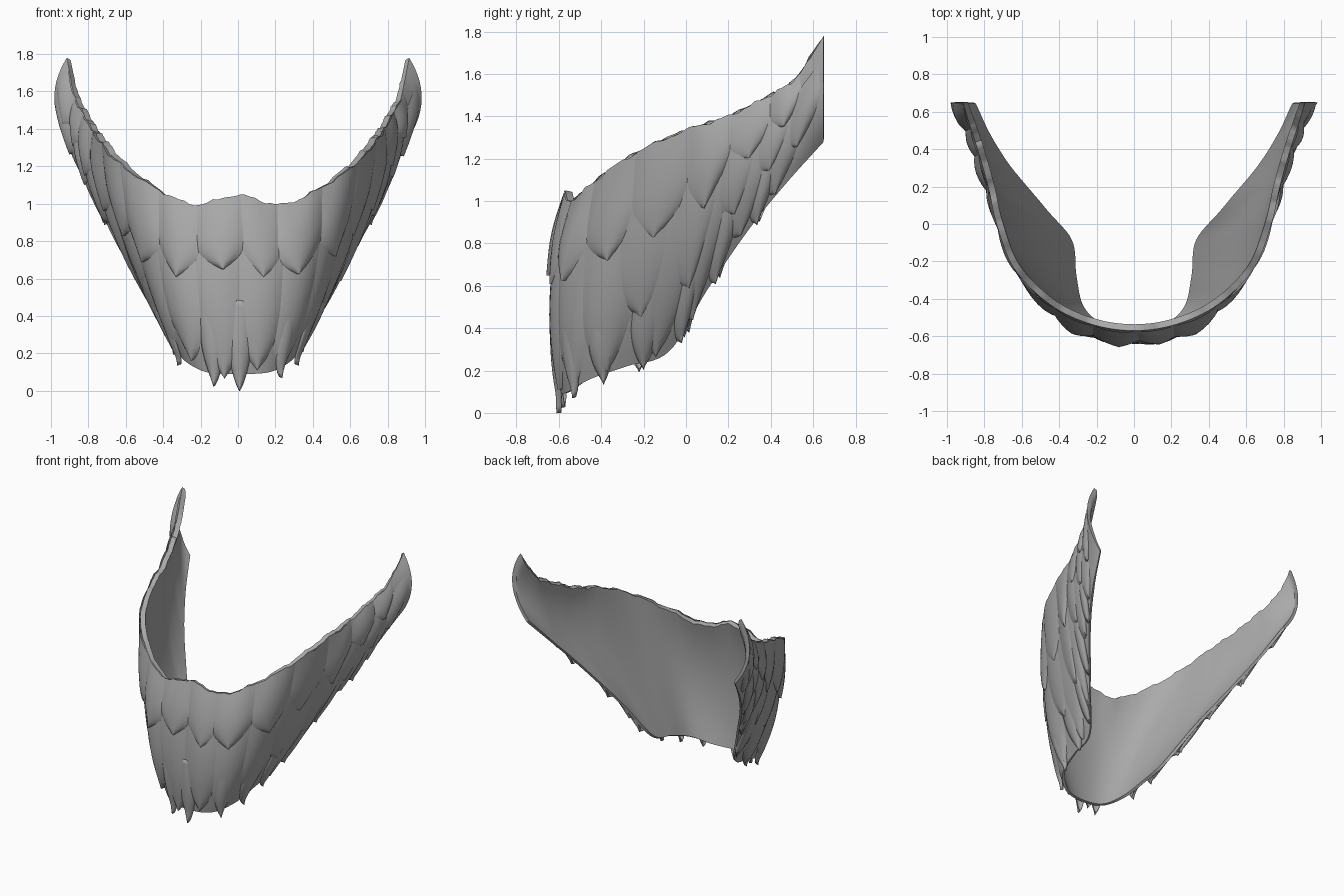
import bpy, bmesh, math, random
from mathutils import Vector as V

if "Cube" in bpy.data.objects:
    bpy.data.objects.remove(bpy.data.objects["Cube"])

random.seed(4)
mat = bpy.data.materials.new("hair grey")
mat.diffuse_color = (0.4, 0.4, 0.4, 1)
mat.use_nodes = True
mat.node_tree.nodes["Principled BSDF"].inputs["Base Color"].default_value = mat.diffuse_color

# Right half of the beard from chin to sideburn: upper edge, middle, lower edge
TOP = [(0, -.57, 1.045), (.23, -.535, .995), (.45, -.43, 1.09), (.64, -.24, 1.225), (.735, 0, 1.335),
       (.78, .2, 1.40), (.83, .38, 1.49), (.875, .52, 1.58), (.915, .65, 1.78)]
MID = [(0, -.63, .58), (.22, -.6, .56), (.405, -.485, .6), (.525, -.27, .7), (.62, -.01, .82),
       (.735, .18, 1.04), (.82, .36, 1.21), (.885, .51, 1.36), (.98, .65, 1.53)]
LOW = [(0, -.59, .09), (.17, -.555, .10), (.285, -.45, .16), (.325, -.28, .22), (.35, -.08, .29),
       (.50, .1, .58), (.67, .3, .87), (.78, .47, 1.08), (.86, .65, 1.28)]
N = 8


def along(pts, u):
    """Smooth curve through the points, mirrored for negative u."""
    sign, u = (-1 if u < 0 else 1), abs(u)
    def p(i):
        if i > N:
            return V(pts[N]) * 2 - V(pts[N - 1])
        q = V(pts[abs(i)])
        return V((-q.x, q.y, q.z)) if i < 0 else q
    i = min(math.floor(u), N - 1)
    t = u - i
    a, b, c, d = p(i - 1), p(i), p(i + 1), p(i + 2)
    r = .5 * (2 * b + (c - a) * t + (2 * a - 5 * b + 4 * c - d) * t * t
              + (3 * b - a - 3 * c + d) * t ** 3)
    r.x *= sign
    return r


def surf(u, s):
    """Point on the face of the beard: s = 0 upper edge, s = 1 lower edge."""
    u = max(-N, min(N, u))
    a, m, b = along(TOP, u), along(MID, u), along(LOW, u)
    if abs(u) < 7.5:   # slightly ragged upper edge
        a.z += .006 * math.sin(u * 8) + .004 * math.sin(u * 19)
    k = min(s, 1)
    p = a * (2 * (k - .5) * (k - 1)) + m * (4 * k * (1 - k)) + b * (2 * k * (k - .5))
    if s > 1:   # tips hang on past the lower edge
        p += ((b - m).normalized() * .4 + V((0, 0, -.6))) * (s - 1)
    return p


def normal(u, s):
    u = max(-N + .05, min(N - .05, u))
    s = max(.02, min(.97, s))
    du = surf(u + .04, s) - surf(u - .04, s)
    ds = surf(u, s + .02) - surf(u, s - .02)
    return ds.cross(du).normalized()


SIGN = 1 if normal(0, .5).y < 0 else -1


def raised(u, s, h):
    """Point lifted off the face, kept in front of the flat rear end."""
    p = surf(u, s) + normal(u, s) * SIGN * h
    p.y = min(p.y, .652)
    return p


def finish(name, bm, angle):
    bmesh.ops.recalc_face_normals(bm, faces=bm.faces)
    me = bpy.data.meshes.new(name)
    bm.to_mesh(me)
    bm.free()
    me.materials.append(mat)
    ob = bpy.data.objects.new(name, me)
    bpy.context.collection.objects.link(ob)
    bpy.ops.object.select_all(action='DESELECT')
    ob.select_set(True)
    bpy.context.view_layer.objects.active = ob
    bpy.ops.object.shade_smooth_by_angle(angle=math.radians(angle))
    return ob


# Closed backing shell with a thick rim, thinner at the lower edge
bm = bmesh.new()
nu, ns = 128, 16
ring = []
for i in range(nu + 1):
    u = -N + 2 * N * i / nu
    outer = [raised(u, j / ns, 0) for j in range(ns + 1)]
    inner = [raised(u, j / ns, -(.035 - .015 * j / ns)) for j in range(ns, -1, -1)]
    ring.append([bm.verts.new(p) for p in outer + inner])
for r, q in zip(ring, ring[1:]):
    for j in range(len(r)):
        k = (j + 1) % len(r)
        bm.faces.new((r[j], r[k], q[k], q[j]))
bm.faces.new(ring[0])
bm.faces.new(ring[-1][::-1])
finish("beard_backing", bm, 40)


def tuft(bm, u0, half, s0, s1, lift, lean):
    """Domed lock of hair that ends in a point, thickest near the tip."""
    rows, nv, nw = [], 16, 8
    for j in range(nv + 1):
        v = j / nv
        s = s0 + (s1 - s0) * v
        w = half * (.85 + .3 * v if v < .5 else (1 - ((v - .5) / .5) ** 2) ** .8)
        row = []
        for i in range(nw + 1):
            x = -1 + 2 * i / nw
            u = u0 + lean * v * v + (w + .004) * x
            h = lift * (.3 + .7 * math.sin(min(v, .75) / .75 * math.pi / 2)) * (1 - x * x)
            row.append(bm.verts.new(raised(u, s, h + .001)))
        rows.append(row)
    for r, q in zip(rows, rows[1:]):
        for i in range(nw):
            bm.faces.new((r[i], q[i], q[i + 1], r[i + 1]))


# Overlapping rows of broad locks: lower edge first, upper edge last
for name, s0, s1, lift, first, skip in (("lower_locks", .3, 1.0, .022, -7.25, 0),
                                        ("middle_locks", .2, .74, .028, -7.35, 2.4),
                                        ("upper_locks", 0, .43, .032, -7.4, 0)):
    bm = bmesh.new()
    u = first
    while u < 7.5:
        half = random.uniform(.55, .68)
        if abs(u) >= skip:
            c = max(-7.99 + half, min(7.99 - half, u))
            end = s1 + random.uniform(-.06, .03)
            tuft(bm, c, half, s0, end, lift * random.uniform(.75, 1.15), random.uniform(-.12, .12))
        u += random.uniform(.9, 1.1)
    finish(name, bm, 50)

# Thin pointed tips below the lower edge, longest at the chin
bm = bmesh.new()
for u, drop in ((.05, .088), (-.72, .065), (1.4, .045), (2.4, .04), (-2.4, .04), (3.4, .02),
                (-3.3, .03), (4.3, .02), (-4.5, .03), (5.2, .02), (-5.3, .02), (6.2, .02), (-6.2, .02)):
    tuft(bm, u, .3, .6, 1 + drop, .022, 0)
ob = finish("edge_tips", bm, 50)
mod = ob.modifiers.new("thickness", 'SOLIDIFY')
mod.thickness = .004
mod.offset = 0
